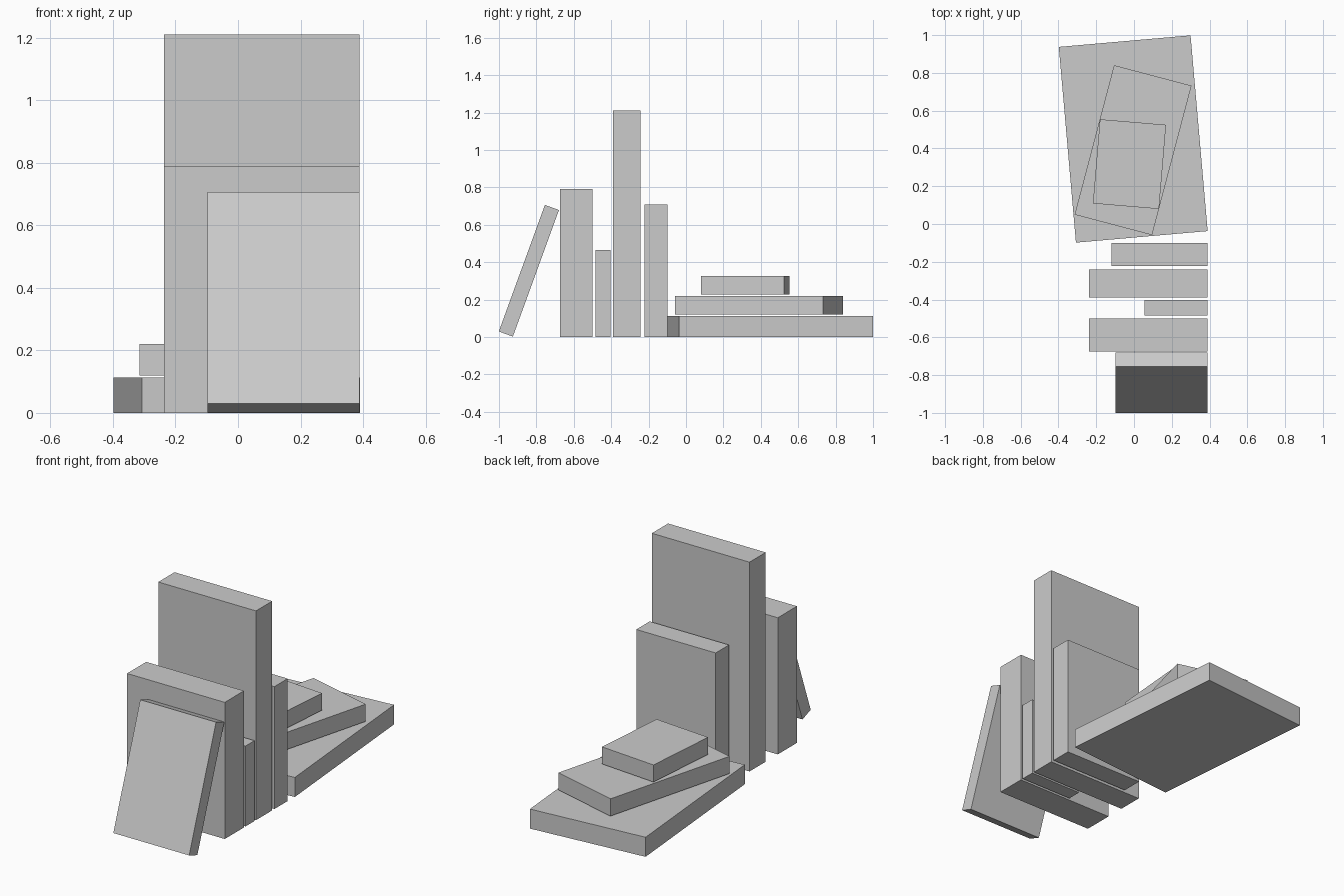
import bpy
from math import radians

default_cube = bpy.data.objects.get("Cube")
if default_cube:
    bpy.data.objects.remove(default_cube, do_unlink=True)

# One plain grey for every book
grey = bpy.data.materials.new("plain_grey")
grey.use_nodes = True
colour = (0.6, 0.6, 0.6, 1)
grey.diffuse_color = colour
grey.node_tree.nodes["Principled BSDF"].inputs["Base Color"].default_value = colour


def book(name, centre, size, tilt=0, turn=0):
    bpy.ops.mesh.primitive_cube_add(size=1, location=centre,
                                    rotation=(radians(tilt), 0, radians(turn)))
    ob = bpy.context.object
    ob.name = name
    ob.scale = size
    ob.data.materials.append(grey)
    return ob


# Upright books: aligned at the left side, (name, left-over x, y range, height)
SPINE_X = 0.388
for name, x0, y0, y1, height in (
    ("wide_upright_book", -0.237, -0.675, -0.5, 0.79),
    ("small_upright_book", 0.055, -0.485, -0.403, 0.465),
    ("tall_upright_book", -0.237, -0.39, -0.242, 1.21),
    ("medium_upright_book", -0.12, -0.222, -0.1, 0.708),
):
    book(name, ((x0 + SPINE_X) / 2, (y0 + y1) / 2, height / 2),
         (SPINE_X - x0, y1 - y0, height))

# Book leaning back against the row
book("leaning_book", (0.1455, -0.84, 0.354), (0.485, 0.08, 0.72), tilt=-20)

# Flat stack, each book turned a little
book("bottom_flat_book", (-0.004, 0.45, 0.0565), (0.7, 1.04, 0.113), turn=5)
book("middle_flat_book", (-0.005, 0.391, 0.17), (0.424, 0.818, 0.1), turn=-14.8)
book("top_flat_book", (-0.024, 0.317, 0.277), (0.351, 0.447, 0.099), turn=-4.8)
